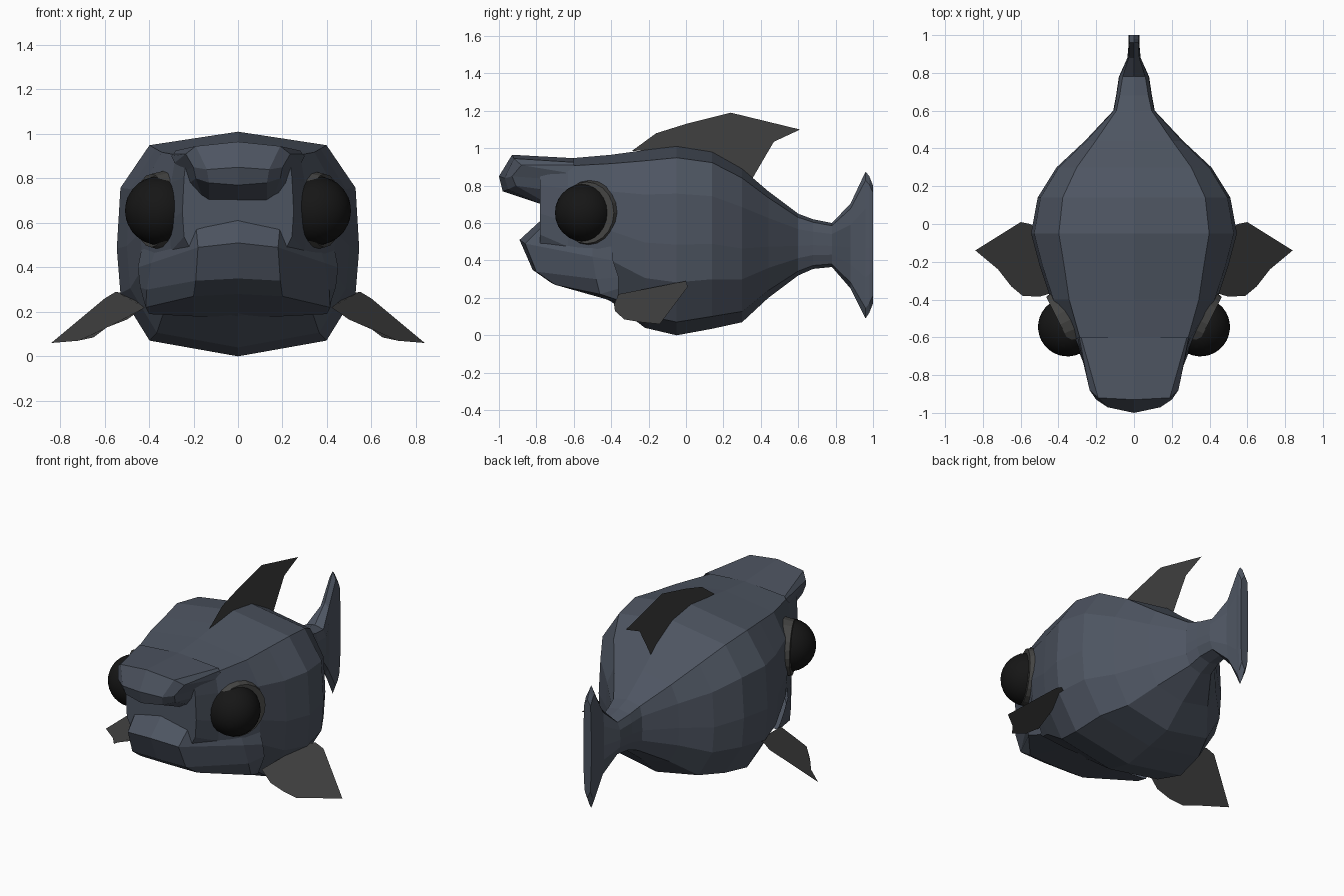
import bpy, bmesh, math
from mathutils import Vector

if "Cube" in bpy.data.objects:
    bpy.data.objects.remove(bpy.data.objects["Cube"])


def material(name, color):
    m = bpy.data.materials.new(name)
    m.diffuse_color = (*color, 1)
    m.use_nodes = True
    m.node_tree.nodes["Principled BSDF"].inputs["Base Color"].default_value = m.diffuse_color
    return m


SKIN = material("slate_skin", (0.075, 0.09, 0.12))
FIN = material("fin_grey", (0.05, 0.05, 0.05))
RIM = material("rim_grey", (0.06, 0.06, 0.058))
BLACK = material("eye_black", (0.008, 0.008, 0.008))


def finish(bm, name, mat):
    bmesh.ops.remove_doubles(bm, verts=bm.verts, dist=0.0005)
    bmesh.ops.recalc_face_normals(bm, faces=bm.faces)
    me = bpy.data.meshes.new(name)
    bm.to_mesh(me)
    bm.free()
    me.materials.append(mat)
    ob = bpy.data.objects.new(name, me)
    bpy.context.collection.objects.link(ob)
    return ob


def flip(p):
    return (-p[0], p[1], p[2])


def skin(name, rows, mat, closed=False):
    """Bridge successive rows of points; closed rows become capped rings."""
    bm = bmesh.new()
    vs = [[bm.verts.new(p) for p in r] for r in rows]
    n = len(rows[0])
    for a, b in zip(vs, vs[1:]):
        for i in range(n if closed else n - 1):
            j = (i + 1) % n
            bm.faces.new((a[i], a[j], b[j], b[i]))
    if closed:
        bm.faces.new(vs[0])
        bm.faces.new(vs[-1])
    return finish(bm, name, mat)


def mirrored_skin(name, cols, mat):
    """Columns run from the centre line outwards and are mirrored in x."""
    left = [[flip(p) for p in c] for c in cols[:0:-1]]
    return skin(name, left + cols, mat)


# Body and tail: rings of y, top z, bottom z, half width, top edge ratio
stations = [
    (-0.78, 0.945, 0.38, 0.25, 0.92), (-0.63, 0.945, 0.29, 0.31, 0.90),
    (-0.40, 0.965, 0.18, 0.44, 0.78), (-0.22, 0.99, 0.04, 0.50, 0.74),
    (-0.05, 1.01, 0.0, 0.545, 0.73), (0.14, 0.98, 0.035, 0.51, 0.74),
    (0.30, 0.89, 0.07, 0.41, 0.74), (0.44, 0.77, 0.20, 0.26, 0.78),
    (0.60, 0.65, 0.32, 0.11, 0.85), (0.68, 0.62, 0.355, 0.095, 0.8),
    (0.78, 0.60, 0.365, 0.08, 0.75), (0.88, 0.705, 0.25, 0.035, 0.8),
    (0.96, 0.875, 0.09, 0.028, 0.8), (0.98, 0.85, 0.12, 0.03, 0.8),
    (1.0, 0.80, 0.17, 0.028, 0.8),
]
rings = []
for y, zt, zb, w, k in stations:
    shape = [(0, 1), (k, 0.94), (0.97, 0.75), (1, 0.48),
             (0.97, 0.28), (0.73, 0.07), (0, 0)]
    half = [(w * x, y, zb + (zt - zb) * z) for x, z in shape]
    rings.append(half + [flip(p) for p in half[-2:0:-1]])
skin("body", rings, SKIN, closed=True)

# Overhanging upper snout
mirrored_skin("snout", [
    [(0, -.6, .947), (0, -.93, .965), (0, -1, .85), (0, -.98, .77), (0, -.77, .70)],
    [(.28, -.6, .925), (.19, -.92, .945), (.14, -.97, .84), (.13, -.95, .78), (.13, -.77, .70)],
    [(.29, -.6, .91), (.235, -.88, .91), (.2, -.93, .85), (.19, -.91, .80), (.16, -.76, .715)],
    [(.30, -.6, .90), (.285, -.64, .87), (.26, -.66, .83), (.23, -.7, .77), (.18, -.75, .72)],
], SKIN)

# Broad lower jaw
mirrored_skin("lower_jaw", [
    [(0, -.77, .62), (0, -.89, .51), (0, -.82, .35), (0, -.72, .28), (0, -.38, .18)],
    [(.19, -.75, .60), (.18, -.86, .49), (.19, -.80, .34), (.2, -.70, .27), (.2, -.38, .18)],
    [(.37, -.50, .48), (.39, -.50, .42), (.41, -.48, .30), (.415, -.46, .22), (.40, -.37, .19)],
    [(.43, -.40, .50), (.45, -.39, .40), (.44, -.36, .31), (.42, -.36, .25), (.40, -.36, .20)],
], SKIN)


def flat_fin(name, outline):
    bm = bmesh.new()
    bm.faces.new([bm.verts.new(p) for p in outline])
    return finish(bm, name, FIN)


# Dorsal fin in the centre plane
flat_fin("dorsal_fin", [(0, y, z) for y, z in [
    (-.29, .985), (-.16, 1.08), (0, 1.13), (.24, 1.19), (.61, 1.10), (.47, 1.035),
    (.42, .95), (.35, .83), (.14, .97), (-.05, 1.0)]])

# Side fins
side = [(.50, -.03, .28), (.55, 0, .29), (.60, .01, .26), (.84, -.14, .06),
        (.72, -.24, .07), (.65, -.33, .085), (.59, -.38, .13),
        (.50, -.385, .165), (.42, -.36, .22)]

for s, label in ((1, "right"), (-1, "left")):
    flat_fin(label + "_side_fin", [(s * x, y, z) for x, y, z in side])

    # Eye rim: tilted disc with a bevelled outer edge
    axis = Vector((s * 0.89, -0.45, 0)).normalized()
    rot = axis.to_track_quat('Z', 'Y').to_euler()
    bpy.ops.mesh.primitive_cone_add(vertices=20, radius1=0.182, radius2=0.165, depth=0.08,
                                    location=(s * .355, -.515, .655), rotation=rot)
    rim = bpy.context.object
    rim.name = label + "_eye_rim"
    rim.data.materials.append(RIM)

    # Eyeball
    bpy.ops.mesh.primitive_uv_sphere_add(segments=24, ring_count=16, radius=0.156,
                                         location=(s * .352, -.545, .655), rotation=rot)
    eye = bpy.context.object
    eye.name = label + "_eye"
    eye.data.materials.append(BLACK)
    bpy.ops.object.shade_smooth_by_angle()
